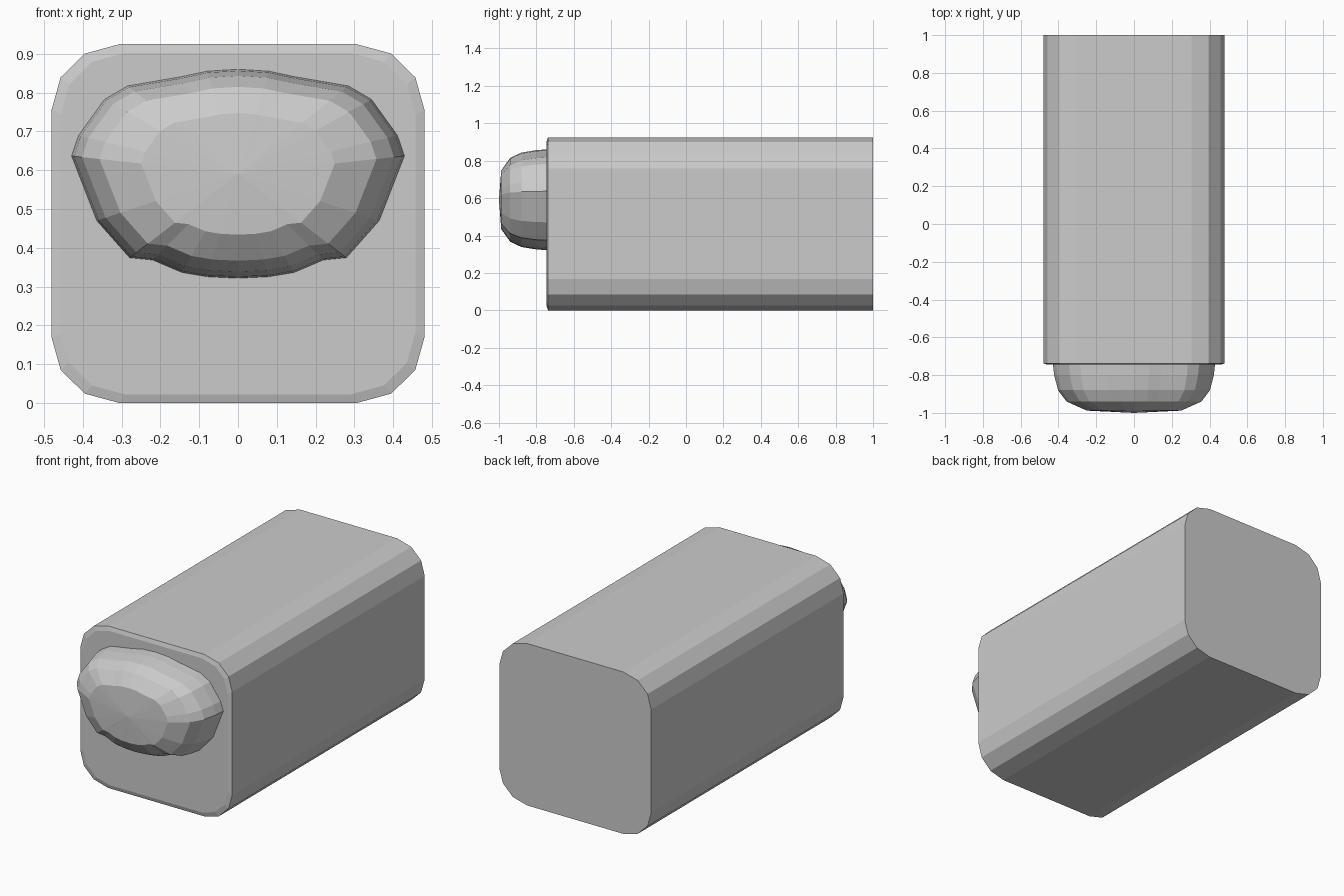
import bpy

if "Cube" in bpy.data.objects:
    bpy.data.objects.remove(bpy.data.objects["Cube"])


def mirrored(half):
    """Close a right-hand half outline (top to bottom) across x = 0."""
    left = [(-x, z) for x, z in reversed(half) if x > 0]
    return half + left


def loft(name, rings, tip=None):
    """Skin a list of equal-length rings; cap the ends, or fan to a tip."""
    n = len(rings[0])
    verts = [v for ring in rings for v in ring]
    faces = [(r * n + i, r * n + (i + 1) % n,
              (r + 1) * n + (i + 1) % n, (r + 1) * n + i)
             for r in range(len(rings) - 1) for i in range(n)]
    faces.append(tuple(reversed(range(n))))
    base = (len(rings) - 1) * n
    if tip:
        verts.append(tip)
        faces += [(base + i, base + (i + 1) % n, len(verts) - 1) for i in range(n)]
    else:
        faces.append(tuple(range(base, base + n)))
    mesh = bpy.data.meshes.new(name)
    mesh.from_pydata(verts, [], faces)
    obj = bpy.data.objects.new(name, mesh)
    bpy.context.collection.objects.link(obj)
    bpy.context.view_layer.objects.active = obj
    obj.select_set(True)
    # consistent outward normals
    bpy.ops.object.mode_set(mode='EDIT')
    bpy.ops.mesh.select_all(action='SELECT')
    bpy.ops.mesh.normals_make_consistent(inside=False)
    bpy.ops.object.mode_set(mode='OBJECT')
    obj.select_set(False)
    return obj


# Long rounded-square body with a thin chamfer around the front
MID = 0.4625
corner = [(0.305, 0.4625), (0.395, 0.438), (0.457, 0.377), (0.48, 0.295)]
body_outline = mirrored(corner + [(x, -z) for x, z in reversed(corner)])


def body_ring(y, s):
    return [(x * s, y, MID + z * s) for x, z in body_outline]


loft("body", [body_ring(1.0, 1), body_ring(-0.738, 1), body_ring(-0.745, 0.952)])

# Domed front knob: one outline shrinking towards the tip
CZ = 0.59
knob_outline = mirrored([
    (0, 0.861), (0.08, 0.856), (0.145, 0.842), (0.285, 0.818), (0.345, 0.783),
    (0.412, 0.69), (0.43, 0.637), (0.365, 0.47), (0.28, 0.374), (0.22, 0.368),
    (0.145, 0.336), (0.08, 0.325), (0, 0.321)])
steps = [(-0.735, 1.0), (-0.80, 0.983), (-0.88, 0.935), (-0.94, 0.83), (-0.988, 0.58)]
loft("front_knob",
     [[(x * s, y, CZ + (z - CZ) * s) for x, z in knob_outline] for y, s in steps],
     tip=(0, -1.0, CZ))
